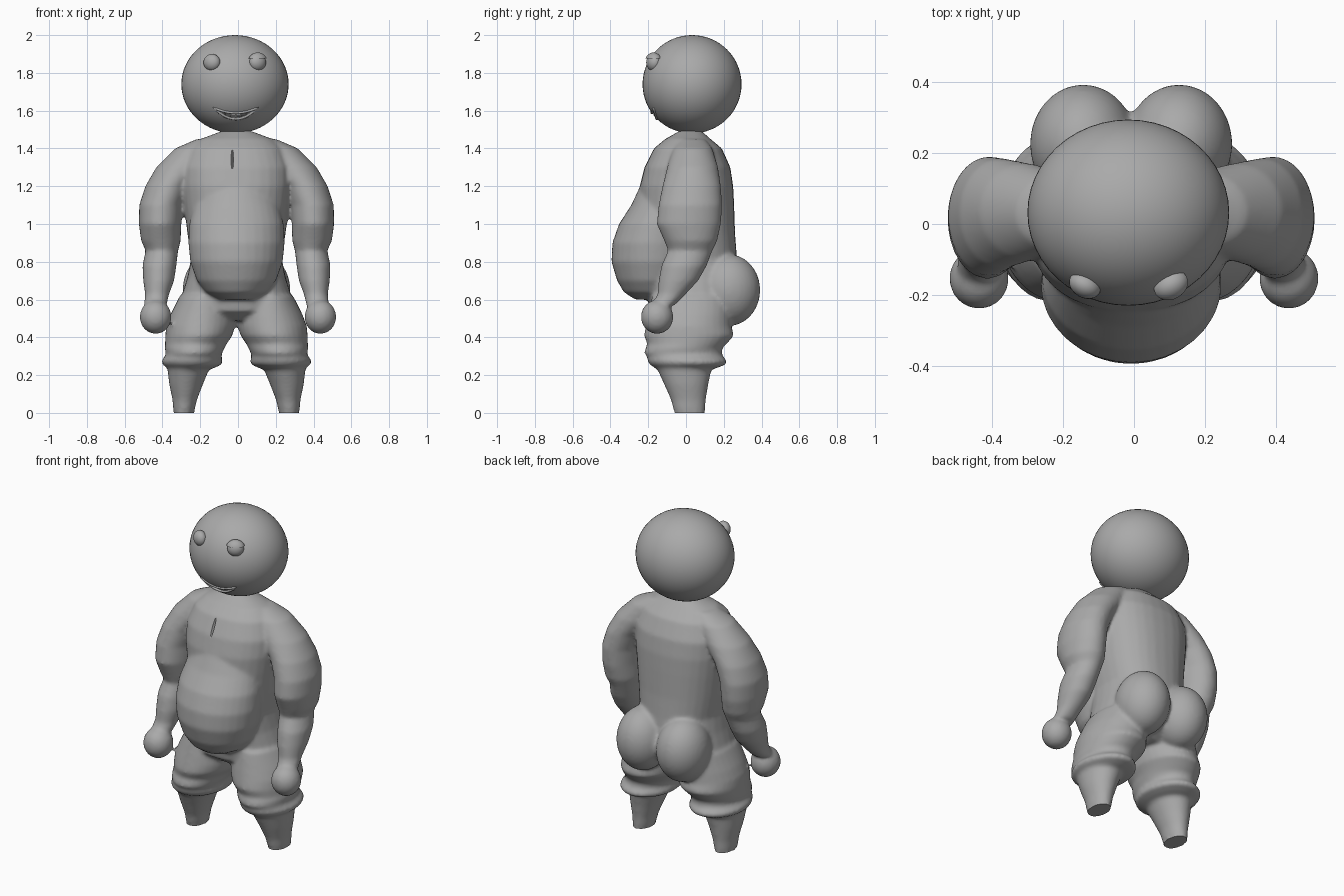
import bpy, bmesh, math
from mathutils import Matrix, Vector

if "Cube" in bpy.data.objects:
    bpy.data.objects.remove(bpy.data.objects["Cube"])

skin = bpy.data.materials.new("plain grey")
skin.diffuse_color = (0.4, 0.4, 0.4, 1)
skin.use_nodes = True
skin.node_tree.nodes["Principled BSDF"].inputs["Base Color"].default_value = skin.diffuse_color


def finish(name, bm, angle=60):
    bmesh.ops.recalc_face_normals(bm, faces=bm.faces)
    me = bpy.data.meshes.new(name)
    bm.to_mesh(me)
    bm.free()
    ob = bpy.data.objects.new(name, me)
    bpy.context.collection.objects.link(ob)
    me.materials.append(skin)
    select(ob)
    bpy.ops.object.shade_smooth_by_angle(angle=math.radians(angle))
    return ob


def select(ob):
    bpy.ops.object.select_all(action='DESELECT')
    ob.select_set(True)
    bpy.context.view_layer.objects.active = ob


def apply_mod(ob, kind, **settings):
    mod = ob.modifiers.new(kind.lower(), kind)
    for key, value in settings.items():
        setattr(mod, key, value)
    select(ob)
    bpy.ops.object.modifier_apply(modifier=mod.name)


def cut(ob, cutter):
    apply_mod(ob, 'BOOLEAN', operation='DIFFERENCE', solver='EXACT', object=cutter)
    bpy.data.objects.remove(cutter)


def loft(bm, rings, side=1, n=32, power=2.0):
    """Capped tube through horizontal rings: x, front y, back y, z, x radius."""
    loops = []
    for x, y0, y1, z, rx in rings:
        loop = []
        for i in range(n):
            a = 2 * math.pi * i / n
            c, s = math.cos(a), math.sin(a)
            px = math.copysign(abs(c) ** (2 / power), c) * rx
            py = math.copysign(abs(s) ** (2 / power), s) * (y1 - y0) / 2
            loop.append(bm.verts.new((side * (x + px) - 0.008, (y0 + y1) / 2 + py, z)))
        loops.append(loop)
    faces = [bm.faces.new(loops[0]), bm.faces.new(loops[-1])]
    for a, b in zip(loops, loops[1:]):
        for i in range(n):
            j = (i + 1) % n
            faces.append(bm.faces.new((a[i], a[j], b[j], b[i])))
    bmesh.ops.recalc_face_normals(bm, faces=faces)


def ball(bm, centre, radii, u=32, v=20, rot=Matrix()):
    mat = Matrix.Translation(centre) @ rot @ Matrix.Diagonal((*radii, 1))
    bmesh.ops.create_uvsphere(bm, u_segments=u, v_segments=v, radius=1, matrix=mat)


# Body: torso, belly, limbs and trousers fused into one skin
bm = bmesh.new()
loft(bm, [(0, -.03, .08, 1.495, .07), (0, -.11, .13, 1.45, .19), (0, -.17, .19, 1.40, .25),
          (0, -.22, .235, 1.30, .29), (0, -.245, .25, 1.20, .29), (0, -.25, .255, 1.10, .278),
          (0, -.25, .26, .95, .26), (0, -.24, .27, .82, .24), (0, -.22, .28, .72, .26),
          (0, -.205, .27, .62, .29), (0, -.19, .24, .54, .28), (0, -.12, .16, .49, .17)], power=2.3)
# Belly
loft(bm, [(0, -.22, .05, 1.25, .16), (0, -.29, .05, 1.10, .225), (0, -.355, .05, 1.0, .25),
          (0, -.39, .05, .9, .255), (0, -.395, .05, .8, .245), (0, -.365, .02, .7, .21),
          (0, -.33, 0, .64, .165), (0, -.27, -.04, .60, .10)])
for s in (-1, 1):
    # Buttock
    ball(bm, (s * .135 - .008, .225, .65), (.15, .168, .19))
    # Arm
    loft(bm, [(.15, -.03, .10, 1.45, .06), (.21, -.07, .14, 1.40, .115), (.295, -.10, .17, 1.30, .13),
              (.365, -.125, .185, 1.20, .118), (.40, -.145, .19, 1.10, .115),
              (.405, -.155, .185, 1.0, .112), (.40, -.115, .165, .91, .105),
              (.395, -.095, .14, .86, .086), (.408, -.13, .11, .78, .09),
              (.412, -.145, .065, .70, .082), (.42, -.15, .00, .63, .064),
              (.43, -.18, -.06, .57, .06)], s)
    # Fist
    ball(bm, (s * .436, -.153, .508), (.084, .086, .09))
    # Leg, with gathered trouser folds above the bare shin
    loft(bm, [(.17, -.18, .24, .62, .13), (.18, -.20, .24, .52, .17), (.19, -.212, .24, .46, .182),
              (.199, -.222, .255, .41, .178), (.215, -.205, .215, .365, .163),
              (.222, -.215, .19, .34, .158), (.225, -.222, .19, .315, .148),
              (.23, -.205, .195, .298, .15), (.235, -.205, .215, .28, .162),
              (.235, -.195, .215, .258, .16), (.242, -.165, .165, .238, .125),
              (.255, -.152, .135, .23, .11), (.267, -.115, .118, .15, .089),
              (.274, -.08, .105, .07, .065), (.279, -.062, .10, 0, .054)], s)
body = finish("body", bm)
apply_mod(body, 'REMESH', mode='VOXEL', voxel_size=0.011)
apply_mod(body, 'SMOOTH', factor=0.5, iterations=7)
for v in body.data.vertices:  # level soles
    if v.co.z < 0.012:
        v.co.z = 0

# Chest crease
bm = bmesh.new()
ball(bm, (-.03, -.215, 1.345), (.009, .03, .075), 12, 10, Matrix.Rotation(-.5, 4, 'X'))
cut(body, finish("crease_cutter", bm))
select(body)
bpy.ops.object.shade_smooth_by_angle(angle=math.radians(60))

# Head
HC, HR = Vector((-.016, .032, 1.74)), Vector((.284, .262, .26))


def on_head(x, z, lift=0.0):
    k = 1 - ((x - HC.x) / HR.x) ** 2 - ((z - HC.z) / HR.z) ** 2
    return Vector((x, HC.y - HR.y * math.sqrt(k) - lift, z))


bm = bmesh.new()
ball(bm, HC, HR, 48, 32)
head = finish("head", bm)

# Smiling mouth opening, a crescent prism
MX, N = -.012, 14


def upper(t):
    return 1.588 + .027 * t * t


def lower(t):
    return 1.556 + .059 * t * t


edge = [(MX + .115 * t, upper(t)) for t in (-1 + 2 * i / N for i in range(N + 1))]
edge += [(MX + .115 * t, lower(t)) for t in (1 - 2 * i / N for i in range(1, N))]
bm = bmesh.new()
face = bm.faces.new([bm.verts.new((x, -.32, z)) for x, z in edge])
depth = bmesh.ops.extrude_face_region(bm, geom=[face])["geom"]
for v in [g for g in depth if isinstance(g, bmesh.types.BMVert)]:
    v.co.y = on_head(v.co.x, v.co.z).y + .05
cut(head, finish("mouth_cutter", bm))
select(head)
bpy.ops.object.shade_smooth_by_angle(angle=math.radians(40))

# Lips
curve = bpy.data.curves.new("lips", 'CURVE')
curve.dimensions = '3D'
curve.bevel_depth = .007
curve.bevel_resolution = 2
spline = curve.splines.new('POLY')
spline.points.add(len(edge) - 1)
spline.use_cyclic_u = True
for p, (x, z) in zip(spline.points, edge):
    p.co = (*on_head(x, z), 1)
lips = bpy.data.objects.new("lips", curve)
bpy.context.collection.objects.link(lips)
curve.materials.append(skin)

# Teeth, an upper and a lower row
bm = bmesh.new()
for row in (upper, lower):
    for i in range(6):
        t = -.6 + .24 * i
        p = on_head(MX + .115 * t, row(t), -.018)
        p.z += -.004 if row is upper else .003
        mat = Matrix.Translation(p) @ Matrix.Rotation(.4 * t, 4, 'Z') @ Matrix.Diagonal((.024, .016, .018, 1))
        bmesh.ops.create_cube(bm, size=1, matrix=mat)
finish("teeth", bm, 30)

# Eyes
for name, x, turn in (("right_eye", -.138, -.5), ("left_eye", .104, .5)):
    bm = bmesh.new()
    ball(bm, (x, -.172, 1.855), (.047, .036, .045), 24, 16, Matrix.Rotation(turn, 4, 'Z'))
    finish(name, bm)

# Half-closed lid over one eye
bm = bmesh.new()
ball(bm, (.104, -.172, 1.858), (.054, .043, .05), 24, 16, Matrix.Rotation(.5, 4, 'Z'))
bmesh.ops.bisect_plane(bm, geom=bm.verts[:] + bm.edges[:] + bm.faces[:],
                       plane_co=(.104, -.172, 1.876), plane_no=(0, 0, -1), clear_outer=True)
bmesh.ops.holes_fill(bm, edges=[e for e in bm.edges if e.is_boundary])
finish("eyelid", bm, 40)
